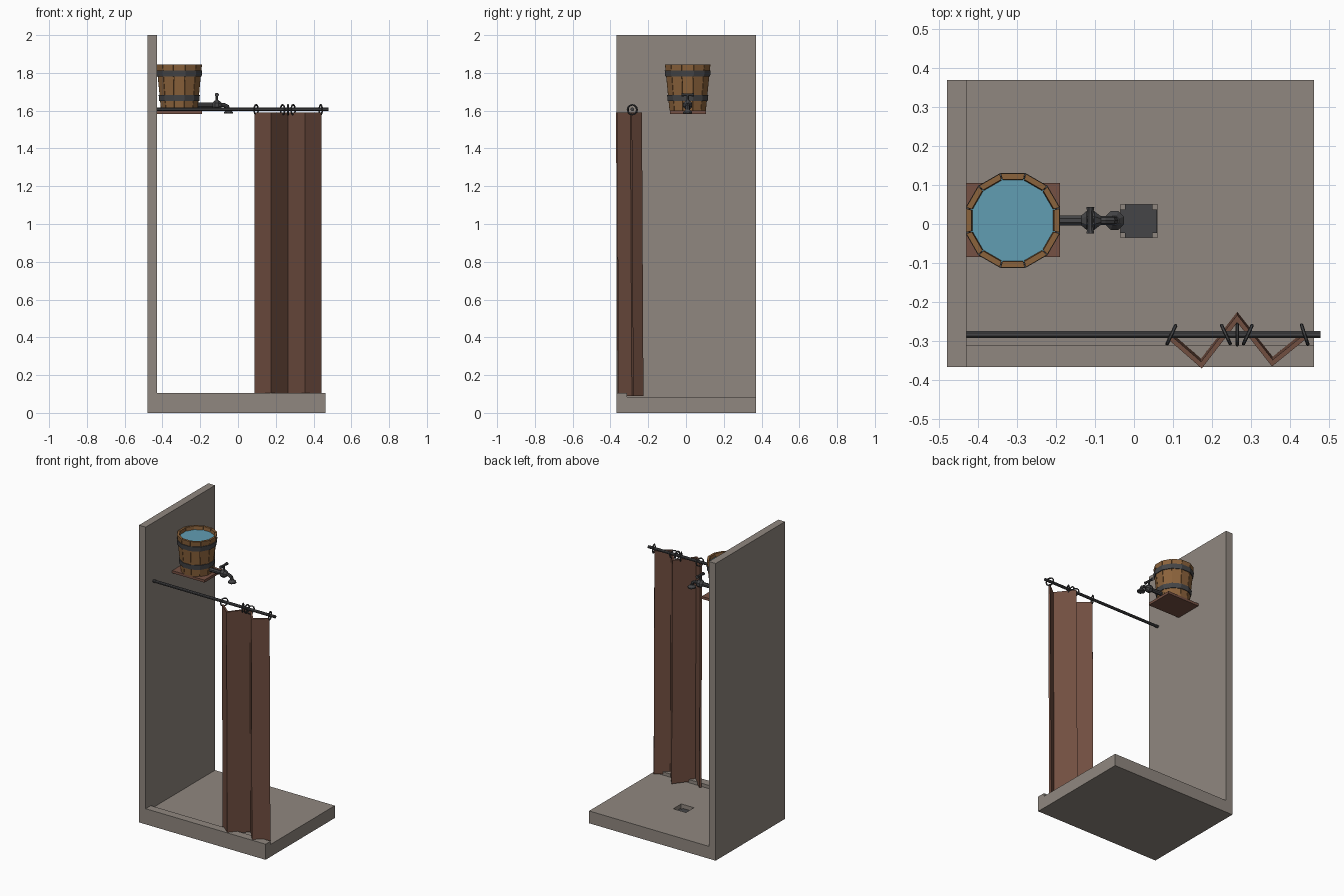
import bpy, bmesh, math
from mathutils import Vector, Matrix

if "Cube" in bpy.data.objects:
    bpy.data.objects.remove(bpy.data.objects["Cube"])


def mat(name, rgb):
    m = bpy.data.materials.new(name)
    m.diffuse_color = (*rgb, 1)
    m.use_nodes = True
    m.node_tree.nodes["Principled BSDF"].inputs["Base Color"].default_value = m.diffuse_color
    return m


STONE = mat("stone", (0.28, 0.245, 0.215))
WOOD = mat("bucket wood", (0.26, 0.125, 0.045))
METAL = mat("dark iron", (0.06, 0.06, 0.063))
CLOTH = mat("brown curtain", (0.165, 0.077, 0.052))
SHELF = mat("shelf wood", (0.18, 0.082, 0.056))
WATER = mat("water", (0.12, 0.34, 0.45))


def make(name, verts, faces, m):
    me = bpy.data.meshes.new(name)
    me.from_pydata([tuple(v) for v in verts], [], faces)
    bm = bmesh.new()
    bm.from_mesh(me)
    bmesh.ops.recalc_face_normals(bm, faces=bm.faces)
    bm.to_mesh(me)
    bm.free()
    me.materials.append(m)
    ob = bpy.data.objects.new(name, me)
    bpy.context.collection.objects.link(ob)
    return ob


def prism(name, low, high, m):
    """Closed solid between two matching loops."""
    n = len(low)
    faces = [tuple(range(n))[::-1], tuple(range(n, 2 * n))]
    faces += [(i, (i + 1) % n, n + (i + 1) % n, n + i) for i in range(n)]
    return make(name, list(low) + list(high), faces, m)


def box(name, a, b, m):
    loop = lambda z: [(a[0], a[1], z), (b[0], a[1], z), (b[0], b[1], z), (a[0], b[1], z)]
    return prism(name, loop(a[2]), loop(b[2]), m)


def lathe(name, rings, m, centre=(0, 0, 0), axis="Z", n=8, phase=0.5):
    """Capped stack of (radius, height) rings along an axis."""
    rot = {"Z": Matrix(), "X": Matrix.Rotation(math.pi / 2, 4, "Y"),
           "Y": Matrix.Rotation(-math.pi / 2, 4, "X")}[axis]
    v = []
    for r, h in rings:
        for i in range(n):
            a = 2 * math.pi * (i + phase) / n
            v.append(rot @ Vector((r * math.cos(a), r * math.sin(a), h)) + Vector(centre))
    f = [tuple(range(n))[::-1], tuple(range(len(v) - n, len(v)))]
    for k in range(len(rings) - 1):
        f += [(k * n + i, k * n + (i + 1) % n, (k + 1) * n + (i + 1) % n, (k + 1) * n + i) for i in range(n)]
    return make(name, v, f, m)


# Stone wall and floor with front curb
box("wall", (-0.48, -0.367, 0), (-0.43, 0.37, 2), STONE)
side = [(-0.367, 0), (0.37, 0), (0.37, 0.083), (-0.312, 0.083), (-0.312, 0.105), (-0.367, 0.105)]
floor = prism("shower_floor", [(-0.43, y, z) for y, z in side], [(0.462, y, z) for y, z in side], STONE)

# Square drain recess with a dark grate
cutter = box("drain_cutter", (-0.035, -0.035, 0.05), (0.06, 0.05, 0.2), STONE)
cutter.hide_render = True
mod = floor.modifiers.new("drain", "BOOLEAN")
mod.object, mod.operation, mod.solver = cutter, "DIFFERENCE", "EXACT"
bpy.context.view_layer.objects.active = floor
bpy.ops.object.modifier_apply(modifier="drain")
bpy.data.objects.remove(cutter)
cx, cy, hx, hy, c = 0.0125, 0.0075, 0.047, 0.042, 0.012
q = [(hx, hy - c), (hx - c, hy - c), (hx - c, hy)]
outline = q + [(-x, y) for x, y in q[::-1]] + [(-x, -y) for x, y in q] + [(x, -y) for x, y in q[::-1]]
prism("drain_grate", [(cx + x, cy + y, 0.049) for x, y in outline],
      [(cx + x, cy + y, 0.056) for x, y in outline], METAL)

# Shelf under the bucket
box("bucket_shelf", (-0.431, -0.085, 1.583), (-0.19, 0.105, 1.6), SHELF)

# Bucket: twelve tapered staves
BX, BY, N = -0.311, 0.009, 12
CIRC = 1 / math.cos(math.pi / N)


def rad(z):
    """Outer corner radius of the bucket at height z."""
    return (0.096 + 0.024 * (z - 1.6) / 0.245) * CIRC


def pt(r, a, z):
    return (BX + r * math.cos(a), BY + r * math.sin(a), z)


for i in range(N):
    a0 = 2 * math.pi * (i - 0.5) / N + 0.012
    a1 = 2 * math.pi * (i + 0.5) / N - 0.012
    loops = [[pt(rad(z), a0, z), pt(rad(z), a1, z), pt(rad(z) - 0.015, a1, z), pt(rad(z) - 0.015, a0, z)]
             for z in (1.6, 1.845)]
    prism(f"bucket_stave_{i + 1}", *loops, WOOD)
lathe("bucket_core", [(rad(1.6) - 0.008, 1.603), (rad(1.8) - 0.008, 1.8)], WOOD, (BX, BY, 0), n=N)
lathe("bucket_water", [(rad(1.79) - 0.01, 1.79), (rad(1.82) - 0.01, 1.822)], WATER, (BX, BY, 0), n=N)

# Iron hoops
for name, z0, z1 in (("lower_hoop", 1.65, 1.682), ("upper_hoop", 1.78, 1.812)):
    v, f = [], []
    for i in range(N):
        a = 2 * math.pi * (i + 0.5) / N
        v += [pt(rad(z0) + 0.005, a, z0), pt(rad(z1) + 0.005, a, z1),
              pt(rad(z1) - 0.004, a, z1), pt(rad(z0) - 0.004, a, z0)]
        j = (i + 1) % N
        f += [(4 * i + k, 4 * j + k, 4 * j + (k + 1) % 4, 4 * i + (k + 1) % 4) for k in range(4)]
    make(name, v, f, METAL)

# Tap: pipe, body, stem, handle
TZ = 1.63
lathe("tap_pipe", [(0.014, -0.225), (0.014, -0.125)], METAL, (0, BY, TZ), "X")
lathe("tap_body", [(0.014, -0.135), (0.026, -0.122), (0.026, -0.102), (0.012, -0.085)], METAL, (0, BY, TZ), "X")
lathe("tap_stem", [(0.013, 1.645), (0.007, 1.66), (0.007, 1.68)], METAL, (-0.112, BY, 0))
lathe("tap_handle", [(0.011, -0.034), (0.008, -0.018), (0.008, 0.018), (0.011, 0.034)], METAL,
      (-0.112, BY, 1.684), "Y")


def tube(name, points, r, m, cyclic=False, sides=2):
    cu = bpy.data.curves.new(name, "CURVE")
    cu.dimensions = "3D"
    cu.bevel_depth, cu.bevel_resolution, cu.use_fill_caps = r, sides, True
    s = cu.splines.new("POLY")
    s.points.add(len(points) - 1)
    for p, co in zip(s.points, points):
        p.co = (*co, 1)
    s.use_cyclic_u, s.use_smooth = cyclic, False
    ob = bpy.data.objects.new(name, cu)
    bpy.context.collection.objects.link(ob)
    cu.materials.append(m)
    return ob


# Curved spout with flared nozzle
tube("tap_spout", [(-0.1, BY, TZ), (-0.075, BY, TZ), (-0.057, BY, 1.622), (-0.05, BY, 1.6)], 0.011, METAL)
lathe("tap_nozzle", [(0.026, 1.585), (0.026, 1.592), (0.012, 1.606)], METAL, (-0.05, BY, 0))

# Curtain rod
RY, RZ = -0.284, 1.607
lathe("curtain_rod", [(0.0095, -0.435), (0.0095, 0.478)], METAL, (0, RY, RZ), "X")

# Curtain rings, each turned about z
for i, (x, turn) in enumerate([(0.096, -25), (0.236, 25), (0.265, 0), (0.292, -25), (0.438, 18)]):
    t = math.radians(turn)
    pts = []
    for k in range(12):
        a = 2 * math.pi * k / 12
        d = 0.026 * math.cos(a)
        pts.append((x - d * math.sin(t), RY + d * math.cos(t), 1.605 + 0.026 * math.sin(a)))
    tube(f"curtain_ring_{i + 1}", pts, 0.0045, METAL, True, 1)

# Zigzag curtain with thickness
fold = [(0.09, -0.29), (0.173, -0.362), (0.265, -0.243), (0.355, -0.357), (0.438, -0.29)]
v = [(x, y, 1.59) for x, y in fold] + [(x, y + 0.008, 0.09) for x, y in fold]
curtain = make("curtain", v, [(i, i + 1, i + 6, i + 5) for i in range(4)], CLOTH)
sol = curtain.modifiers.new("thickness", "SOLIDIFY")
sol.thickness, sol.offset, sol.use_even_offset = 0.012, 0, True
